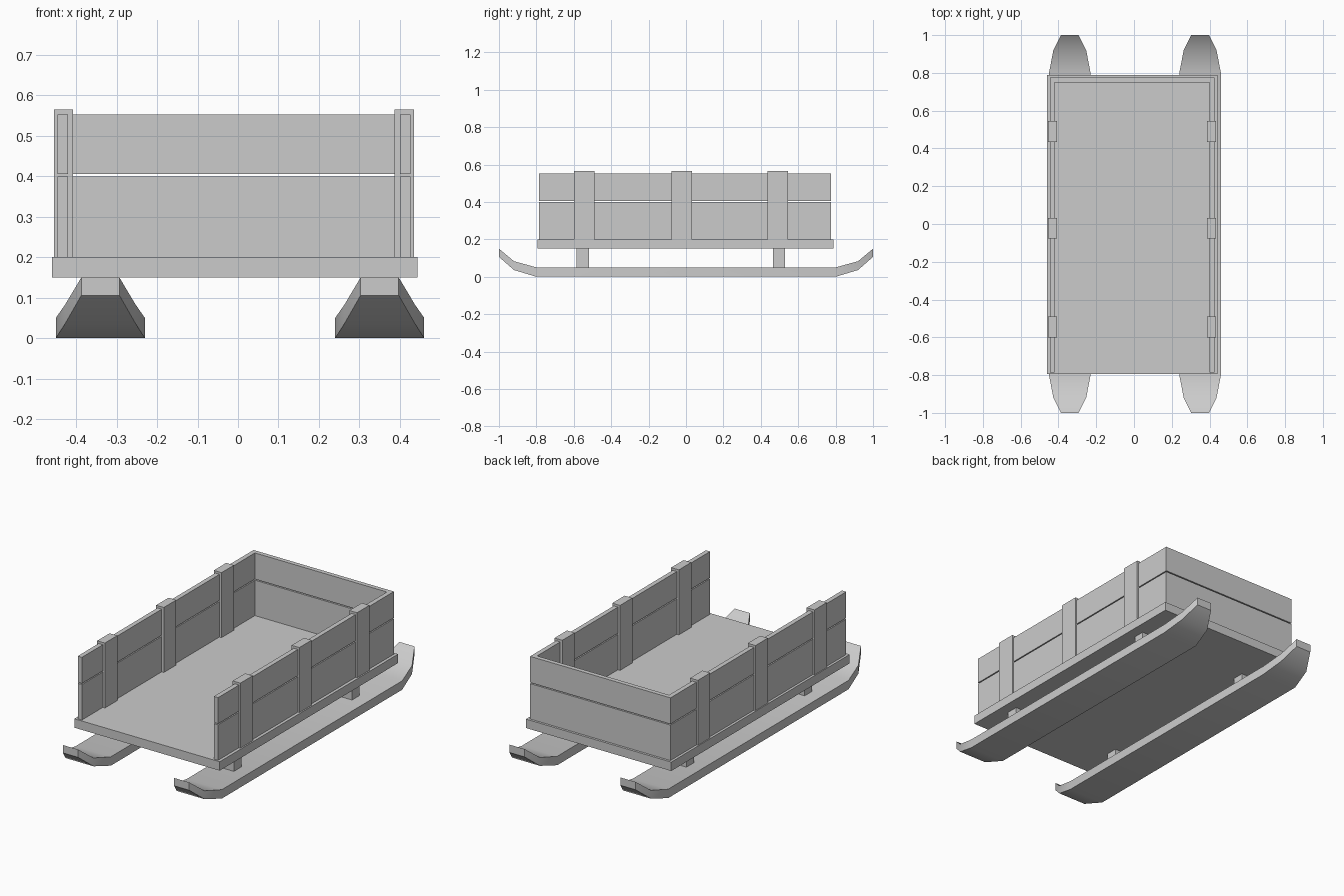
import bpy, bmesh, math

if "Cube" in bpy.data.objects:
    bpy.data.objects.remove(bpy.data.objects["Cube"])


def finish(name, bm):
    bmesh.ops.recalc_face_normals(bm, faces=bm.faces)
    mesh = bpy.data.meshes.new(name)
    bm.to_mesh(mesh)
    bm.free()
    obj = bpy.data.objects.new(name, mesh)
    bpy.context.collection.objects.link(obj)
    return obj


def box(name, x, y, z):
    """Box from (min, max) ranges on each axis."""
    bm = bmesh.new()
    bmesh.ops.create_cube(bm, size=1)
    for v in bm.verts:
        v.co = [r[0] + (c + 0.5) * (r[1] - r[0]) for c, r in zip(v.co, (x, y, z))]
    return finish(name, bm)


def runner(name, cx):
    """Ski lofted along y: narrows and curls up at both ends."""
    half = [(0.8, 0.11, 0.003, 0.05), (0.92, 0.087, 0.036, 0.083), (1.0, 0.047, 0.106, 0.15)]
    stations = [(-y, w, b, t) for y, w, b, t in reversed(half)] + half
    bm = bmesh.new()
    rings = []
    for y, w, b, t in stations:
        b = 0.0 if abs(y) == 0.8 else b
        rings.append([bm.verts.new((cx + sx * w, y, z))
                      for sx, z in ((-1, b), (1, b), (1, t), (-1, t))])
    for a, c in zip(rings, rings[1:]):
        for i in range(4):
            j = (i + 1) % 4
            bm.faces.new((a[i], a[j], c[j], c[i]))
    bm.faces.new(rings[0])
    bm.faces.new(rings[-1])
    obj = finish(name, bm)
    bpy.ops.object.select_all(action='DESELECT')
    obj.select_set(True)
    bpy.context.view_layer.objects.active = obj
    bpy.ops.object.shade_smooth_by_angle(angle=math.radians(45))


# Deck
box("deck", (-0.46, 0.443), (-0.795, 0.788), (0.15, 0.2))

plank_rows = {"lower": (0.2, 0.399), "upper": (0.405, 0.552)}
deck_x = -0.01  # the body sits slightly left of the runners

for side, s in (("left", -1), ("right", 1)):
    # Side planks
    x = sorted((deck_x + s * 0.41, deck_x + s * 0.436))
    for row, z in plank_rows.items():
        box(f"{side}_{row}_plank", x, (-0.785, 0.775), z)
    # Upright battens clamping the planks
    x = sorted((deck_x + s * 0.397, deck_x + s * 0.445))
    for i, y in enumerate((-0.545, -0.022, 0.49)):
        box(f"{side}_batten_{i + 1}", x, (y - 0.055, y + 0.055), (0.199, 0.565))
    # Runner and its support blocks
    cx = -0.34 if s < 0 else 0.35
    runner(f"{side}_runner", cx)
    for where, y in (("front", -0.552), ("back", 0.497)):
        box(f"{side}_{where}_support", (cx - 0.034, cx + 0.034), (y - 0.033, y + 0.033), (0.049, 0.151))

# Back boards between the side planks
for row, z in plank_rows.items():
    box(f"back_{row}_plank", (-0.42, 0.4), (0.75, 0.775), z)
